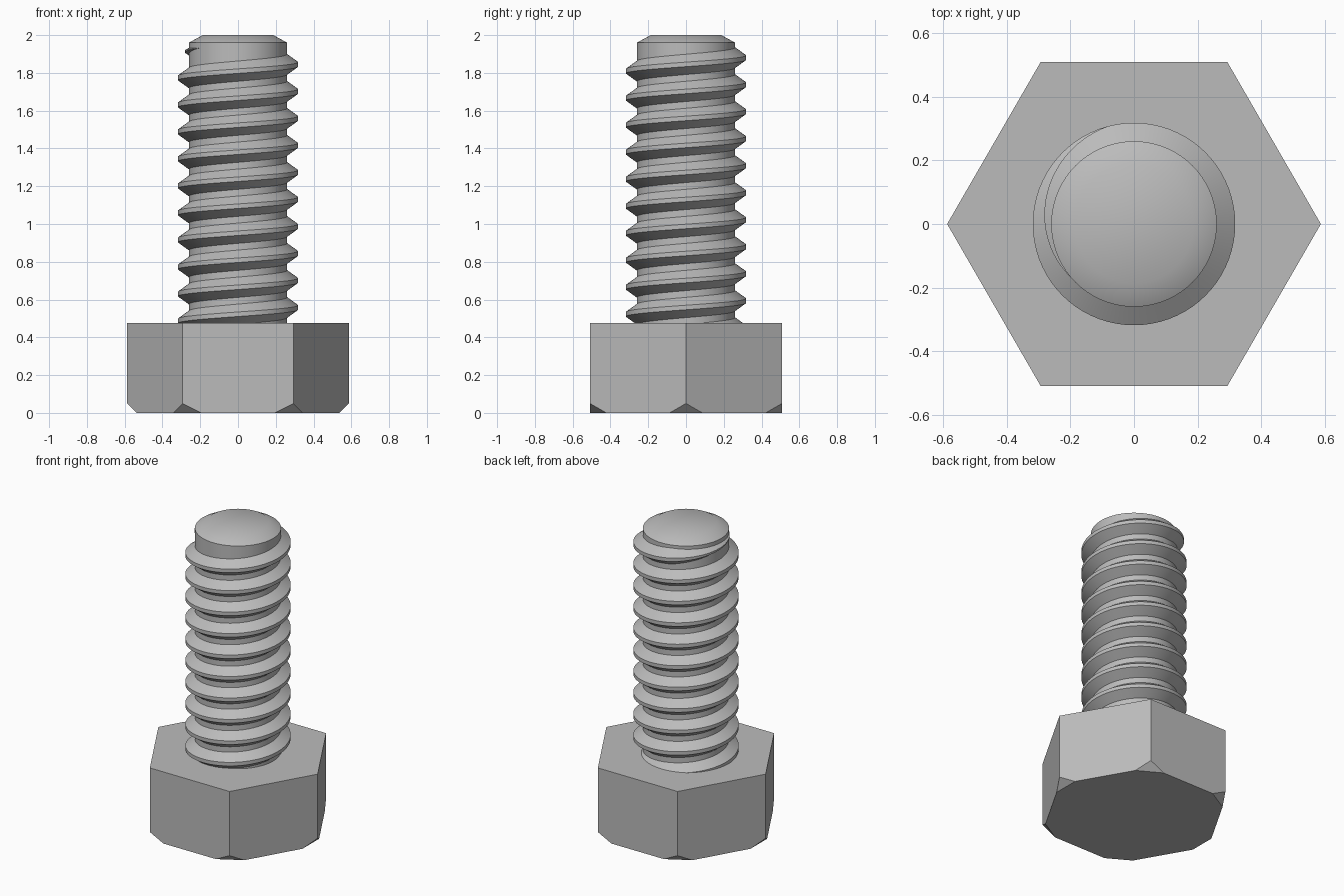
import bpy, bmesh, math

cube = bpy.data.objects.get("Cube")
if cube:
    bpy.data.objects.remove(cube, do_unlink=True)

steel = bpy.data.materials.new("steel_grey")
steel.use_nodes = True
GREY = (0.5, 0.5, 0.5, 1)
steel.diffuse_color = GREY
steel.node_tree.nodes["Principled BSDF"].inputs["Base Color"].default_value = GREY

HEAD_R, HEAD_TOP, CUT = 0.587, 0.477, 0.05
CORE_R, CREST_R, TOP = 0.26, 0.318, 2.0
PITCH, CREST_Z, STEPS = 0.143, 1.845, 72


def finish(name, bm, smooth):
    bmesh.ops.recalc_face_normals(bm, faces=bm.faces)
    mesh = bpy.data.meshes.new(name)
    bm.to_mesh(mesh)
    bm.free()
    mesh.materials.append(steel)
    obj = bpy.data.objects.new(name, mesh)
    bpy.context.collection.objects.link(obj)
    if smooth:
        bpy.ops.object.select_all(action="DESELECT")
        bpy.context.view_layer.objects.active = obj
        obj.select_set(True)
        bpy.ops.object.shade_smooth_by_angle(angle=math.radians(30))
    return obj


def polar(r, a, z):
    return (r * math.cos(a), r * math.sin(a), z)


def bridge(bm, rings, closed):
    """Join successive rings of vertices with quads."""
    n = len(rings[0])
    for low, high in zip(rings, rings[1:]):
        for i in range(n if closed else n - 1):
            j = (i + 1) % n
            bm.faces.new((low[i], low[j], high[j], high[i]))


# Hexagonal head with the bottom corners cut off
bm = bmesh.new()
base = [bm.verts.new(polar(HEAD_R, i * math.pi / 3, 0)) for i in range(6)]
top = [bm.verts.new(polar(HEAD_R, i * math.pi / 3, HEAD_TOP)) for i in range(6)]
bridge(bm, [base, top], True)
bm.faces.new(base)
bm.faces.new(top)
for i in range(6):
    a = i * math.pi / 3
    cut = bmesh.ops.bisect_plane(
        bm, geom=bm.verts[:] + bm.edges[:] + bm.faces[:],
        plane_co=polar(HEAD_R, a, CUT), plane_no=polar(1, a, -1), clear_outer=True)
    edges = [e for e in cut["geom_cut"] if isinstance(e, bmesh.types.BMEdge)]
    bmesh.ops.holes_fill(bm, edges=edges)
finish("hex_head", bm, False)

# Round core with a chamfered tip
bm = bmesh.new()
rings = [[bm.verts.new(polar(r, i * math.tau / STEPS, z)) for i in range(STEPS)]
         for r, z in ((CORE_R, HEAD_TOP - 0.1), (CORE_R, TOP - 0.04), (0.187, TOP))]
bridge(bm, rings, True)
bm.faces.new(rings[0])
bm.faces.new(rings[-1])
finish("shank_core", bm, True)

# Right-hand thread that starts in the head and fades out near the tip
bm = bmesh.new()
rings = []
last = int(STEPS * 220 / 360)
fade = int(STEPS * 105 / 360)
for k in range(-int(STEPS * 10.25), last + 1):
    a = k * math.tau / STEPS
    z = CREST_Z + PITCH * k / STEPS
    s = 1 if k < fade else (last - k) / (last - fade)
    s = max(s, 0.01)
    crest = CORE_R + (CREST_R - CORE_R) * s
    profile = ((CORE_R - 0.006, -0.058), (crest, -0.012), (crest, 0.012), (CORE_R - 0.006, 0.058))
    rings.append([bm.verts.new(polar(r, a, z + dz * s)) for r, dz in profile])
bridge(bm, rings, False)
bm.faces.new(rings[0])
bm.faces.new(rings[-1])
finish("screw_thread", bm, True)
